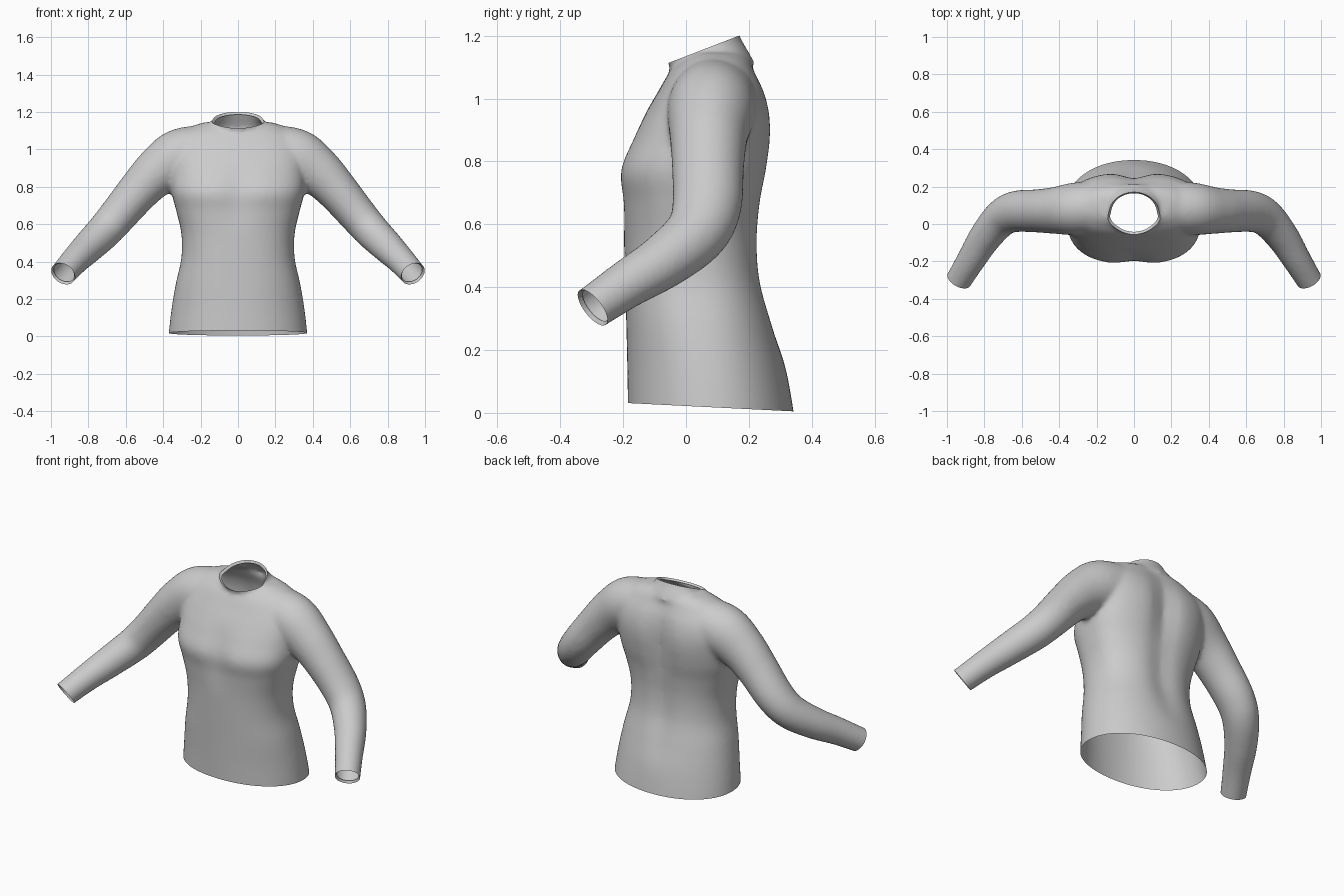
import bpy, bmesh, math
from mathutils import Vector, Matrix

if "Cube" in bpy.data.objects:
    bpy.data.objects.remove(bpy.data.objects["Cube"])

SEG = 64

def spline(rows, steps=6):
    """Catmull-Rom interpolation through rows of numbers."""
    out = []
    for i in range(len(rows) - 1):
        p0, p1, p2 = rows[max(i - 1, 0)], rows[i], rows[i + 1]
        p3 = rows[min(i + 2, len(rows) - 1)]
        for k in range(steps):
            t = k / steps
            out.append([0.5 * (2 * b + (c - a) * t + (2 * a - 5 * b + 4 * c - d) * t * t
                               + (3 * b - a - 3 * c + d) * t ** 3)
                        for a, b, c, d in zip(p0, p1, p2, p3)])
    return out + [list(rows[-1])]

def loft(bm, rings):
    """Closed skin through a list of rings."""
    vs = [[bm.verts.new(p) for p in r] for r in rings]
    for a, b in zip(vs, vs[1:]):
        for i in range(SEG):
            j = (i + 1) % SEG
            bm.faces.new((a[i], a[j], b[j], b[i]))
    bm.faces.new(vs[0][::-1])
    bm.faces.new(vs[-1])

ANGLES = [2 * math.pi * i / SEG for i in range(SEG)]

def power(v, n):
    return math.copysign(abs(v) ** (2 / n), v)

bm = bmesh.new()

# Torso: z, half width, front y, back y, squareness, front groove, back groove
torso = [
    (-0.06, .375, -.185, .350, 2.1, .00, .00),
    (0.02, .370, -.185, .340, 2.1, .00, .00),
    (0.15, .355, -.187, .315, 2.1, .00, .00),
    (0.28, .333, -.190, .280, 2.2, .00, .01),
    (0.42, .303, -.194, .245, 2.3, .00, .02),
    (0.55, .303, -.197, .235, 2.4, .00, .02),
    (0.67, .330, -.204, .243, 2.5, .01, .02),
    (0.77, .355, -.214, .262, 2.6, .02, .03),
    (0.87, .362, -.172, .275, 2.6, .01, .035),
    (0.95, .365, -.130, .272, 2.6, .00, .03),
    (1.02, .350, -.090, .254, 2.6, .00, .02),
    (1.08, .310, -.055, .225, 2.5, .00, .01),
    (1.12, .255, -.020, .205, 2.3, .00, .00),
    (1.145, .180, .000, .185, 2.1, .00, .00),
]
rings = []
for z, w, yf, yb, n, gf, gb in spline(torso):
    ring = []
    for a in ANGLES:
        x = w * power(math.cos(a), n)
        y = (yf + yb) / 2 + (yb - yf) / 2 * power(math.sin(a), n)
        dip = math.exp(-(x / .075) ** 2)
        y += dip * (gf if math.sin(a) < 0 else -gb)
        ring.append((x, y, z))
    rings.append(ring)
loft(bm, rings)

# Sleeves: centre x, y, z, radius across, radius front to back
sleeve = [
    (.20, .090, .985, .145, .140),
    (.32, .080, .955, .150, .140),
    (.43, .072, .880, .130, .124),
    (.525, .070, .785, .113, .115),
    (.635, .066, .655, .102, .110),
    (.710, .030, .568, .096, .100),
    (.795, -.070, .483, .087, .088),
    (.870, -.190, .408, .076, .077),
    (.935, -.297, .335, .070, .070),
    (.970, -.355, .297, .070, .070),
]
path = spline(sleeve)
for side in (1, -1):
    rings = []
    for i, (x, y, z, ru, rv) in enumerate(path):
        t = (Vector(path[min(i + 1, len(path) - 1)][:3]) - Vector(path[max(i - 1, 0)][:3])).normalized()
        v = Vector((0, 1, 0))
        v = (v - t * v.dot(t)).normalized()
        u = t.cross(v)
        ring = [Vector((x, y, z)) + u * ru * math.cos(a) + v * rv * math.sin(a) for a in ANGLES]
        rings.append([(p.x * side, p.y, p.z) for p in ring])
    loft(bm, rings)

# Collar: offset along the tilted neck axis, half width, half depth
neck_mid = Vector((0, .057, 1.157))
neck_axis = Vector((0, -.36, .93)).normalized()
neck_v = Vector((1, 0, 0)).cross(neck_axis) * -1
collar = [(-.10, .19, .135), (-.05, .165, .128), (-.02, .142, .123), (0, .133, .122), (.05, .128, .12)]
loft(bm, [[neck_mid + neck_axis * o + Vector((rx * math.cos(a), 0, 0)) + neck_v * ry * math.sin(a)
           for a in ANGLES] for o, rx, ry in spline(collar)])

bmesh.ops.recalc_face_normals(bm, faces=bm.faces)
mesh = bpy.data.meshes.new("shirt")
bm.to_mesh(mesh)
bm.free()
shirt = bpy.data.objects.new("shirt", mesh)
bpy.context.collection.objects.link(shirt)

# Fuse the parts into one soft skin
fuse = shirt.modifiers.new("fuse", 'REMESH')
fuse.mode = 'VOXEL'
fuse.voxel_size = .012
soft = shirt.modifiers.new("soften", 'SMOOTH')
soft.factor = .5
soft.iterations = 10
fused = bpy.data.meshes.new_from_object(shirt.evaluated_get(bpy.context.evaluated_depsgraph_get()))
shirt.modifiers.clear()
shirt.data = fused
bm = bmesh.new()
bm.from_mesh(fused)

def open_end(point, axis, inside, rim=0):
    """Cut away everything beyond a plane and fold in a small rim."""
    faces = [f for f in bm.faces if inside(f.calc_center_median())]
    geom = set(faces) | {e for f in faces for e in f.edges} | {v for f in faces for v in f.verts}
    res = bmesh.ops.bisect_plane(bm, geom=list(geom), plane_co=point, plane_no=axis, clear_outer=True)
    edges = [g for g in res['geom_cut'] if isinstance(g, bmesh.types.BMEdge) and g.is_boundary]
    if rim and edges:
        new = bmesh.ops.extrude_edge_only(bm, edges=edges)['geom']
        verts = [g for g in new if isinstance(g, bmesh.types.BMVert)]
        mid = sum((v.co for v in verts), Vector()) / len(verts)
        for v in verts:
            v.co = mid + (v.co - mid) * (1 - rim) - axis * .012

# Hem, neck and cuff openings
open_end(Vector((0, 0, .022)), Vector((0, .05, 1)).normalized() * -1, lambda c: c.z < .2)
open_end(neck_mid, neck_axis, lambda c: abs(c.x) < .2 and c.z > 1.05, .09)
for s in (1, -1):
    open_end(Vector((.935 * s, -.297, .335)), Vector((.4 * s, -.72, -.56)).normalized(),
             lambda c: c.x * s > .8, .14)

bm.to_mesh(fused)
bm.free()

# Cloth colour
cloth = bpy.data.materials.new("light_grey_cloth")
cloth.diffuse_color = (.6, .6, .6, 1)
cloth.use_nodes = True
cloth.node_tree.nodes["Principled BSDF"].inputs["Base Color"].default_value = cloth.diffuse_color
fused.materials.clear()
fused.materials.append(cloth)
fused.name = "shirt"
bpy.context.view_layer.objects.active = shirt
shirt.select_set(True)
bpy.ops.object.shade_smooth_by_angle(angle=math.radians(45))
